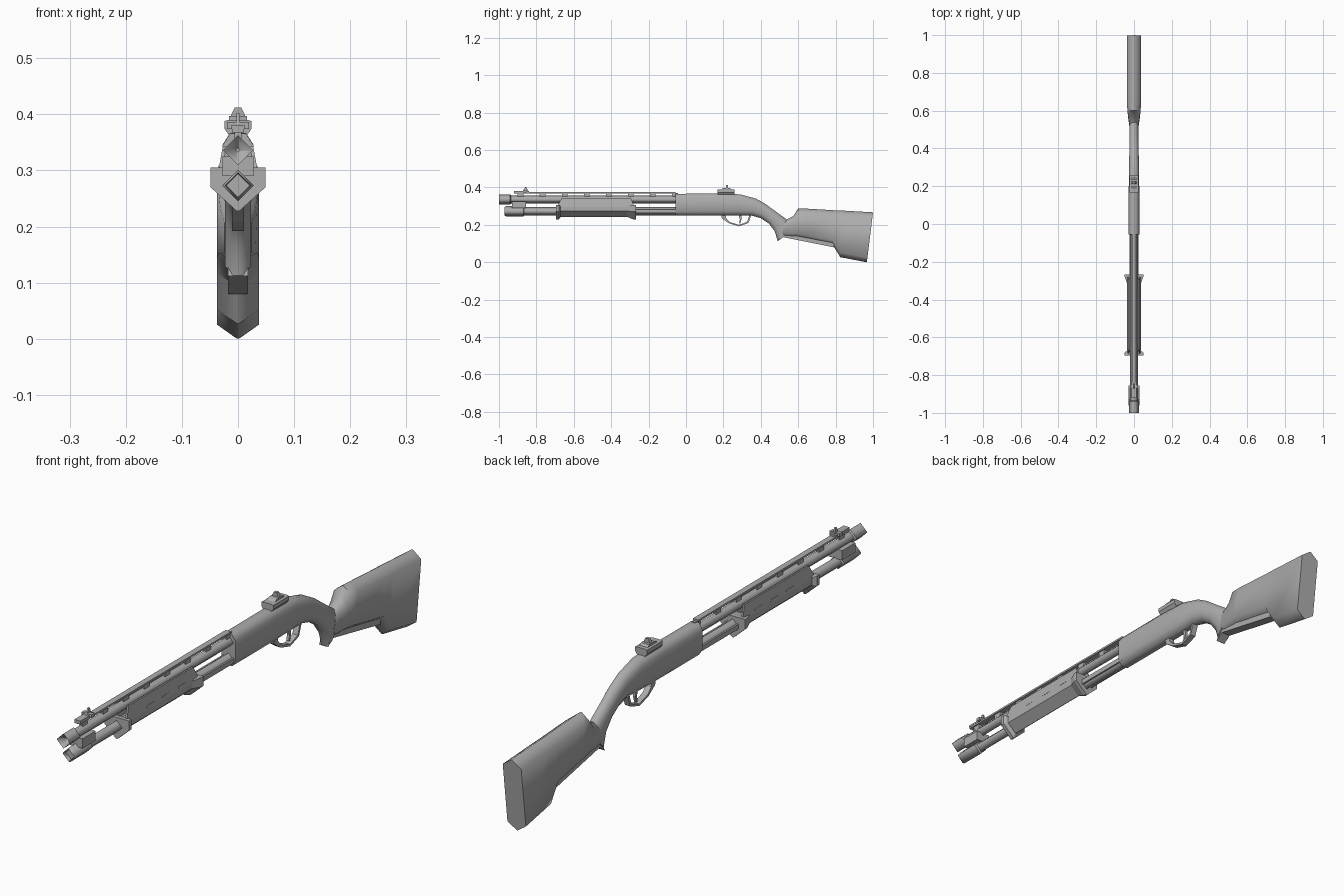
import bpy, bmesh, math

if "Cube" in bpy.data.objects:
    bpy.data.objects.remove(bpy.data.objects["Cube"], do_unlink=True)

mat = bpy.data.materials.new("plain_grey")
mat.use_nodes = True
GREY = (0.42, 0.42, 0.42, 1)
mat.diffuse_color = GREY
mat.node_tree.nodes["Principled BSDF"].inputs["Base Color"].default_value = GREY


def loft(name, rings, smooth=False):
    """Skin matching rings of points and cap both ends."""
    bm = bmesh.new()
    loops = [[bm.verts.new(p) for p in ring] for ring in rings]
    n = len(loops[0])
    sides = []
    for a, b in zip(loops, loops[1:]):
        for i in range(n):
            j = (i + 1) % n
            sides.append(bm.faces.new((a[i], a[j], b[j], b[i])))
    bm.faces.new(loops[0][::-1])
    bm.faces.new(loops[-1])
    for f in sides:
        f.smooth = smooth
    bmesh.ops.recalc_face_normals(bm, faces=bm.faces)
    # Rings with a hard step stay sharp, lengthwise edges stay soft
    for loop in loops:
        for i in range(n):
            e = bm.edges.get((loop[i], loop[(i + 1) % n]))
            if e and e.calc_face_angle(0) > math.radians(40):
                e.smooth = False
    mesh = bpy.data.meshes.new(name)
    bm.to_mesh(mesh)
    bm.free()
    mesh.materials.append(mat)
    obj = bpy.data.objects.new(name, mesh)
    bpy.context.collection.objects.link(obj)
    return obj


def prism(name, profile, y0, y1):
    """Push an x-z profile along y."""
    return loft(name, [[(x, y, z) for x, z in profile] for y in (y0, y1)])


def plate(name, profile, half):
    """Push a y-z profile across x."""
    return loft(name, [[(x, y, z) for y, z in profile] for x in (-half, half)])


def block(name, half, y0, y1, z0, z1, cx=0):
    return prism(name, [(cx - half, z0), (cx + half, z0), (cx + half, z1), (cx - half, z1)], y0, y1)


def tube(name, z, steps):
    """Four-sided tube standing on its corner; steps are (y, radius)."""
    return loft(name, [[(r, y, z), (0, y, z + r), (-r, y, z), (0, y, z - r)] for y, r in steps], True)


def body(name, sections):
    """Eight-sided body; sections are top (y, z), bottom (y, z), half width, ridge width, bevel."""
    rings = []
    for (ty, tz), (by, bz), w, flat, c in sections:
        length = math.hypot(ty - by, tz - bz)
        t = c / length
        half = [(w * flat, 0), (w, t), (w, 1 - t), (w * flat, 1)]
        pts = half + [(-x, k) for x, k in reversed(half)]
        rings.append([(x, by + (ty - by) * k, bz + (tz - bz) * k) for x, k in pts])
    return loft(name, rings, True)


def mirrored(half):
    """Close a profile by mirroring it across x = 0."""
    return half + [(-x, z) for x, z in reversed(half)]


# Barrel and magazine
BARREL_Z, MAG_Z = 0.336, 0.273
tube("barrel", BARREL_Z, [(-0.975, 0.004), (-1.0, 0.027), (-0.94, 0.027), (-0.935, 0.021), (-0.04, 0.021)])
tube("magazine_tube", MAG_Z, [(-0.955, 0.021), (-0.97, 0.023), (-0.96, 0.028), (-0.87, 0.028),
                              (-0.865, 0.022), (-0.04, 0.022)])
block("barrel_clamp", 0.028, -0.93, -0.855, 0.29, 0.325)
for side, s in (("left", 1), ("right", -1)):
    block(side + "_action_bar", 0.003, -0.28, -0.04, 0.264, 0.282, s * 0.02)

# Raised rib with posts
block("rib", 0.011, -0.92, -0.055, 0.368, 0.375)
for i in range(8):
    y = -0.9 + i * 0.118
    block("rib_post", 0.006, y, y + 0.03, 0.345, 0.369)

# Front sight
block("front_sight_base", 0.012, -0.92, -0.84, 0.374, 0.381)
block("front_sight_bar", 0.02, -0.868, -0.852, 0.374, 0.386)
plate("front_sight_blade", [(-0.872, 0.38), (-0.845, 0.38), (-0.853, 0.402), (-0.859, 0.402)], 0.003)

# Rear sight
prism("rear_sight_base", mirrored([(0.014, 0.36), (0.024, 0.374), (0.024, 0.388), (0.016, 0.39)]), 0.168, 0.258)
plate("rear_sight_ramp", [(0.185, 0.388), (0.245, 0.388), (0.235, 0.397), (0.2, 0.397)], 0.016)
prism("rear_sight_leaf", mirrored([(0.014, 0.395), (0.006, 0.412)]), 0.213, 0.225)

# Sliding fore-end: open channel with a flared lip at each end
outer = [(0.027, 0.343), (0.036, 0.295), (0.036, 0.274), (0.0, 0.243)]
inner = [(0.0, 0.25), (0.029, 0.278), (0.029, 0.295), (0.021, 0.343)]
channel = outer + [(-x, z) for x, z in outer[-2::-1]]
channel += [(-x, z) for x, z in inner[::-1]] + inner[1:]
rings = []
for y_top, y_low in ((-0.665, -0.69), (-0.295, -0.275)):
    rings.append([(x, y_top if z > 0.3 else y_low, z) for x, z in channel])
loft("fore_end", rings)


def lip(y, grow):
    return [(x * grow, y, 0.285 + (z - 0.285) * grow) for x, z in mirrored(
        [(0.0361, 0.3), (0.0361, 0.274), (0.002, 0.243)])]


loft("fore_end_front_lip", [lip(-0.695, 1.36), lip(-0.68, 1.36), lip(-0.67, 1.0)])
loft("fore_end_rear_lip", [lip(-0.315, 1.0), lip(-0.28, 1.36), lip(-0.268, 1.36)])
for s in (1, -1):
    for y in (-0.57, -0.48, -0.39):
        loft("fore_end_slot", [[(s * (x + d), yy, z) for yy in (y, y + 0.045)
                                for x, z in (((0.0335, 0.302), (0.0322, 0.309)) if yy == y
                                             else ((0.0322, 0.309), (0.0335, 0.302)))]
                               for d in (0, 0.002)])

# Receiver flowing into the grip
body("receiver_and_grip", [
    ((-0.055, 0.366), (-0.055, 0.25), 0.028, 0.5, 0.022),
    ((0.18, 0.367), (0.18, 0.25), 0.028, 0.5, 0.022),
    ((0.29, 0.363), (0.28, 0.25), 0.027, 0.45, 0.022),
    ((0.375, 0.34), (0.35, 0.25), 0.025, 0.4, 0.022),
    ((0.425, 0.312), (0.40, 0.236), 0.024, 0.4, 0.022),
    ((0.475, 0.275), (0.445, 0.205), 0.023, 0.4, 0.022),
    ((0.535, 0.232), (0.475, 0.165), 0.023, 0.4, 0.022),
    ((0.565, 0.195), (0.49, 0.113), 0.023, 0.4, 0.022),
])

# Shoulder stock and its narrow lower spine
body("stock", [
    ((0.53, 0.225), (0.51, 0.135), 0.024, 0.3, 0.02),
    ((0.575, 0.248), (0.56, 0.132), 0.031, 0.2, 0.02),
    ((0.60, 0.288), (0.60, 0.128), 0.035, 0.1, 0.025),
    ((0.64, 0.287), (0.64, 0.12), 0.037, 0.05, 0.025),
    ((0.79, 0.278), (0.785, 0.092), 0.037, 0.05, 0.025),
    ((0.84, 0.276), (0.825, 0.027), 0.037, 0.05, 0.025),
    ((1.0, 0.267), (0.967, 0.0), 0.037, 0.05, 0.025),
])
plate("stock_spine", [(0.49, 0.112), (0.52, 0.134), (0.79, 0.08), (0.80, 0.12), (0.52, 0.17)], 0.018)

# Trigger and guard
guard = [(0.187, 0.255), (0.193, 0.234), (0.23, 0.208), (0.283, 0.192), (0.334, 0.21), (0.35, 0.255)]
hole = [(0.34, 0.255), (0.327, 0.216), (0.283, 0.2), (0.235, 0.215), (0.216, 0.234), (0.21, 0.255)]
plate("trigger_guard", guard + hole, 0.011)
plate("trigger", [(0.28, 0.255), (0.295, 0.255), (0.297, 0.23), (0.29, 0.207), (0.284, 0.209), (0.288, 0.23)], 0.005)
